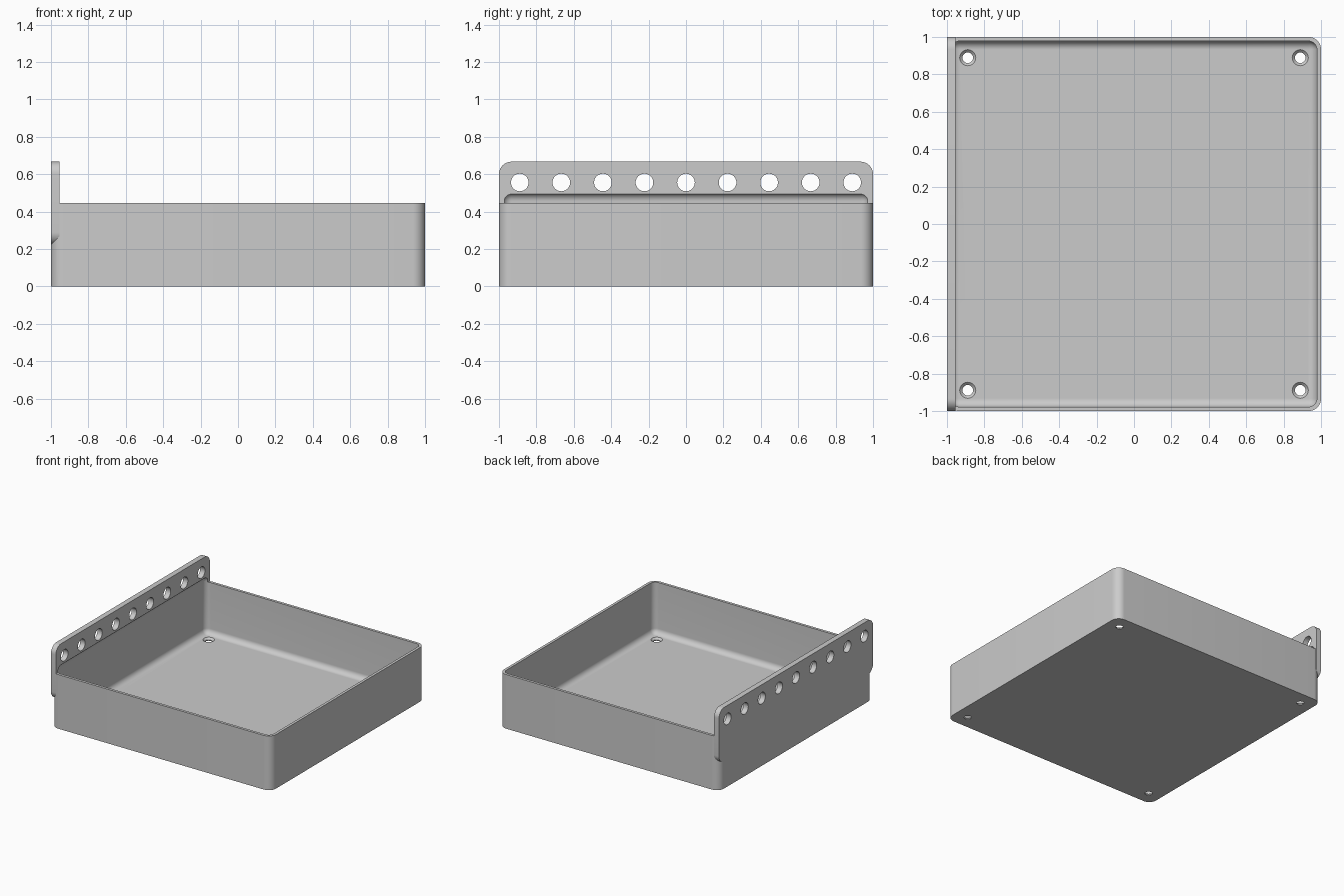
import bpy, bmesh, math
from mathutils import Matrix

cube = bpy.data.objects.get("Cube")
if cube:
    bpy.data.objects.remove(cube, do_unlink=True)

U = 2 / 9            # hole pitch
WALL = U / 10        # wall and floor thickness
PLATE = U / 5        # mounting plate thickness
RADIUS = 0.3 * U     # outer corner radius
HEIGHT = 2 * U       # tray height

grey = bpy.data.materials.new("grey plastic")
grey.use_nodes = True
colour = (0.6, 0.6, 0.6, 1)
grey.diffuse_color = colour
grey.node_tree.nodes["Principled BSDF"].inputs["Base Color"].default_value = colour


def add_object(name, bm):
    mesh = bpy.data.meshes.new(name)
    bm.normal_update()
    bm.to_mesh(mesh)
    bm.free()
    mesh.materials.append(grey)
    obj = bpy.data.objects.new(name, mesh)
    bpy.context.collection.objects.link(obj)
    return obj


def rounded_box(name, low, high, radius, axis=None):
    """Box with the edges along one axis rounded, or all edges if no axis."""
    bm = bmesh.new()
    bmesh.ops.create_cube(bm, size=1)
    for v in bm.verts:
        for i in range(3):
            v.co[i] = low[i] if v.co[i] < 0 else high[i]
    edges = [e for e in bm.edges if axis is None
             or abs((e.verts[0].co - e.verts[1].co)[axis]) > 1e-5]
    bmesh.ops.bevel(bm, geom=edges, offset=radius, offset_type='OFFSET',
                    segments=10, profile=0.5, affect='EDGES')
    return add_object(name, bm)


def cone(bm, matrix, r1, r2, depth):
    bmesh.ops.create_cone(bm, cap_ends=True, segments=40, radius1=r1,
                          radius2=r2, depth=depth, matrix=matrix)


def combine(target, tool, operation):
    mod = target.modifiers.new(operation.title(), 'BOOLEAN')
    mod.operation = operation
    mod.solver = 'EXACT'
    mod.object = tool
    bpy.context.view_layer.objects.active = target
    bpy.ops.object.modifier_apply(modifier=mod.name)
    bpy.data.objects.remove(tool, do_unlink=True)


# Tray body with the taller mounting plate on its right side
tray = rounded_box("tray", (-1, -1, 0), (1, 1, HEIGHT), RADIUS, axis=2)
plate = rounded_box("mounting_plate", (-1, -1, U), (-1 + PLATE, 1, 3 * U),
                    RADIUS, axis=0)
combine(tray, plate, 'UNION')

# Filleted cavity, which also undercuts the plate just above the rim
inner = 1 - WALL
cavity = rounded_box("cavity_cutter", (-inner, -inner, WALL),
                     (inner, inner, HEIGHT + 0.055), RADIUS - WALL)
combine(tray, cavity, 'DIFFERENCE')

# Row of round holes through the plate
bm = bmesh.new()
for i in range(-4, 5):
    cone(bm, Matrix.Translation((-1, i * U, 2.5 * U))
         @ Matrix.Rotation(math.pi / 2, 4, 'Y'), 0.047, 0.047, 0.2)
combine(tray, add_object("plate_hole_cutter", bm), 'DIFFERENCE')

# Countersunk screw holes in the floor corners
for x in (-4 * U, 4 * U):
    for y in (-4 * U, 4 * U):
        bm = bmesh.new()
        cone(bm, Matrix.Translation((x, y, 0)), 0.028, 0.028, 0.1)
        combine(tray, add_object("screw_hole_cutter", bm), 'DIFFERENCE')
        bm = bmesh.new()
        cone(bm, Matrix.Translation((x, y, WALL)), 0.028, 0.058, 0.03)
        combine(tray, add_object("countersink_cutter", bm), 'DIFFERENCE')

# Smooth the fillets and keep the rims crisp
bpy.ops.object.select_all(action='DESELECT')
tray.select_set(True)
bpy.context.view_layer.objects.active = tray
bpy.ops.object.shade_smooth_by_angle(angle=math.radians(30))
